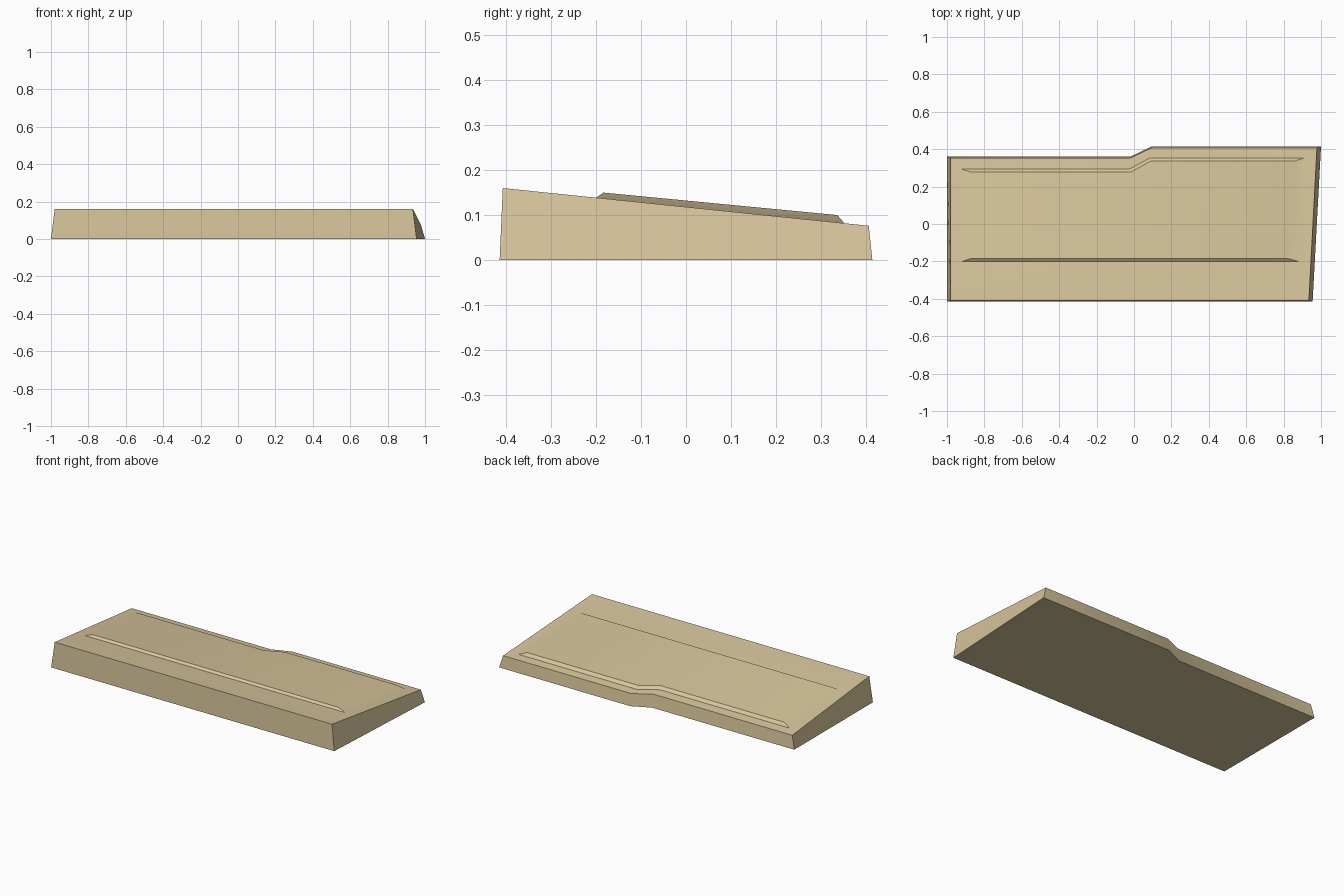
import bpy
import bmesh

cube = bpy.data.objects.get("Cube")
if cube:
    bpy.data.objects.remove(cube, do_unlink=True)

# Single tan plastic colour
TAN = (0.68, 0.56, 0.33, 1.0)
tan = bpy.data.materials.new("tan_plastic")
tan.use_nodes = True
tan.diffuse_color = TAN
tan.node_tree.nodes["Principled BSDF"].inputs["Base Color"].default_value = TAN


def deck(y):
    """Height of the sloping top surface at depth y."""
    return 0.16 - 0.103 * (y + 0.408)


def panel(y):
    """Height of the raised panel, slightly flatter than the deck."""
    return 0.15 - 0.096 * (y + 0.185)


def ring(left, front, right_front, right_back, back, step_back, step, height):
    """Six-sided outline with a slanted right end and a jog in the back edge."""
    outline = [(left, front), (right_front, front), (right_back, back),
               (step[1], back), (step[0], step_back), (left, step_back)]
    return [(x, y, height(y)) for x, y in outline]


rings = [
    # footprint
    ring(-1.0, -0.415, 0.955, 1.0, 0.415, 0.36, (-0.02, 0.095), lambda y: 0.0),
    # rim of the sloping top
    ring(-0.98, -0.408, 0.935, 0.978, 0.407, 0.352, (-0.022, 0.093), deck),
    # foot of the raised panel
    ring(-0.92, -0.20, 0.88, 0.91, 0.353, 0.293, (-0.025, 0.085), deck),
    # crown of the raised panel
    ring(-0.87, -0.184, 0.82, 0.86, 0.337, 0.277, (-0.018, 0.09), panel),
]

# Loft the rings and cap both ends
bm = bmesh.new()
loops = [[bm.verts.new(co) for co in r] for r in rings]
for low, high in zip(loops, loops[1:]):
    for i in range(len(low)):
        j = (i + 1) % len(low)
        bm.faces.new((low[i], low[j], high[j], high[i]))
bm.faces.new(list(reversed(loops[0])))
bm.faces.new(loops[-1])
bmesh.ops.recalc_face_normals(bm, faces=bm.faces[:])

mesh = bpy.data.meshes.new("wedge_case")
bm.to_mesh(mesh)
bm.free()
mesh.materials.append(tan)
case = bpy.data.objects.new("wedge_case", mesh)
bpy.context.collection.objects.link(case)

# Smooth the gentle panel ends, keep the steps and corners crisp
bpy.ops.object.select_all(action='DESELECT')
case.select_set(True)
bpy.context.view_layer.objects.active = case
bpy.ops.object.shade_smooth_by_angle(angle=0.5)
